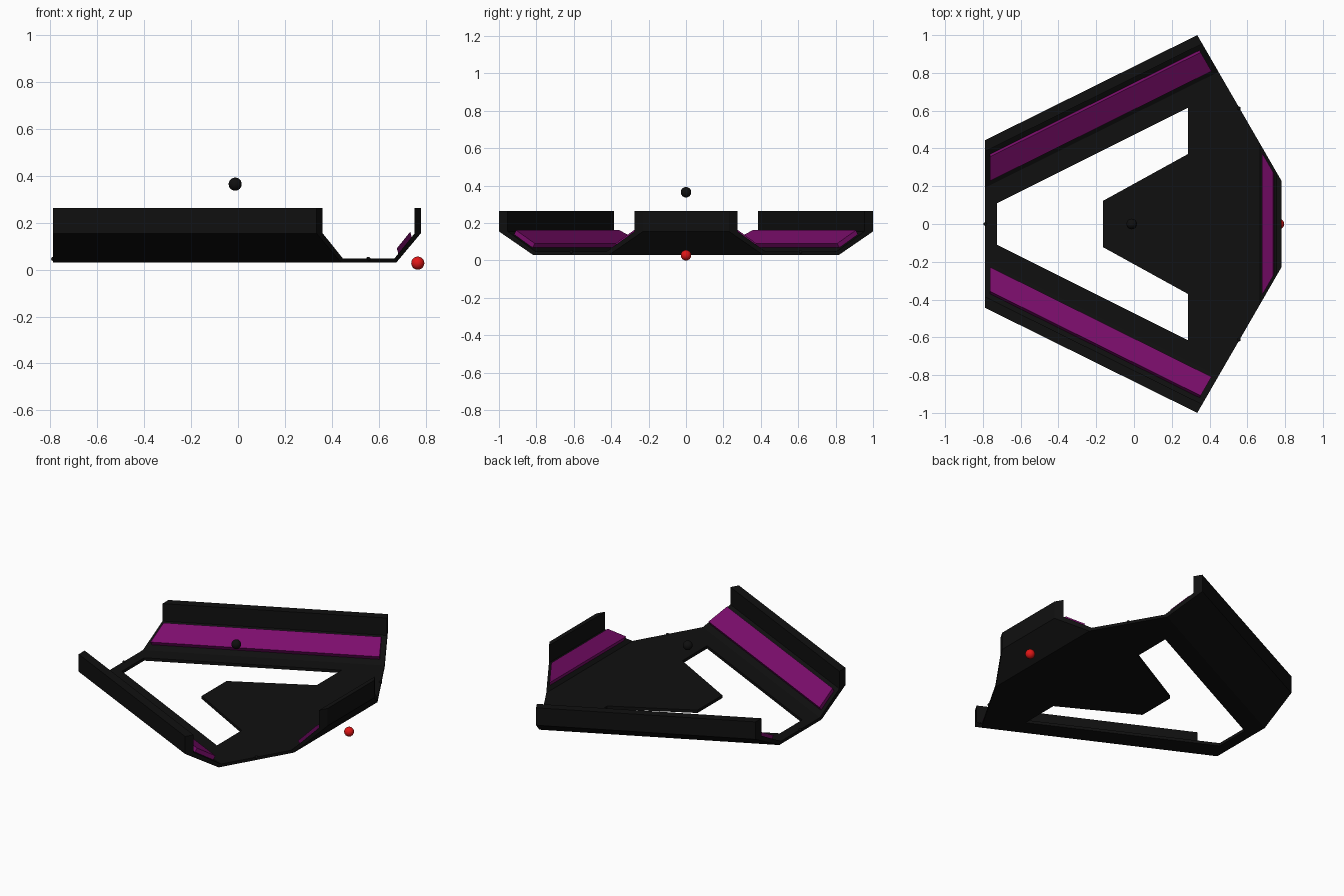
import bpy, bmesh
from mathutils import Vector

if "Cube" in bpy.data.objects:
    bpy.data.objects.remove(bpy.data.objects["Cube"])


def material(name, rgb):
    m = bpy.data.materials.new(name)
    m.diffuse_color = (*rgb, 1)
    m.use_nodes = True
    m.node_tree.nodes["Principled BSDF"].inputs["Base Color"].default_value = m.diffuse_color
    return m


BLACK = material("matte black", (0.005, 0.005, 0.005))
PURPLE = material("deep magenta", (0.2, 0.004, 0.15))
RED = material("signal red", (0.75, 0.008, 0.008))


# Wall end points, at depth d inward from the outer rim
def rear_end(d, s=1):
    return Vector((-0.79, s * (0.443 - d / 0.895), 0))


def corner_end(d, s=1):
    return Vector((0.335 + d * 0.5, s * (1.0 - d * 0.866), 0))


def nose_end(d, s=1):
    return Vector((0.78 - d * 0.5, s * (0.23 + d * 0.866), 0))


WALLS = {
    "left": lambda d: (rear_end(d), corner_end(d)),
    "right": lambda d: (rear_end(d, -1), corner_end(d, -1)),
    "nose": lambda d: (nose_end(d), nose_end(d, -1)),
}


def finish(bm, name, mat):
    bmesh.ops.remove_doubles(bm, verts=bm.verts, dist=0.0005)
    bmesh.ops.recalc_face_normals(bm, faces=bm.faces)
    mesh = bpy.data.meshes.new(name)
    bm.to_mesh(mesh)
    bm.free()
    mesh.materials.append(mat)
    ob = bpy.data.objects.new(name, mesh)
    bpy.context.collection.objects.link(ob)
    return ob


def sweep(bm, ends, profile, inset=0.0, skip=()):
    """Run a closed (depth, height) profile between the two ends of a wall."""
    a, b = [], []
    for d, z in profile:
        p, q = ends(d)
        step = (q - p).normalized() * inset
        up = Vector((0, 0, z))
        a.append(bm.verts.new(p + step + up))
        b.append(bm.verts.new(q - step + up))
    n = len(profile)
    for i in range(n):
        if i not in skip:
            j = (i + 1) % n
            bm.faces.new((a[i], a[j], b[j], b[i]))
    bm.faces.new(a)
    bm.faces.new(b[::-1])


# Tray: floor with cutout, sloped sides and upright rims
FOOT_IN, FOOT_OUT = (0.225, 0.048), (0.21, 0.03)
RIM = [FOOT_OUT, (0, 0.155), (0, 0.264), (0.053, 0.264), (0.053, 0.155), FOOT_IN]
HALF_HOLE = [(-0.725, 0.11), (0.285, 0.615), (0.285, 0.37), (-0.165, 0.122)]
HOLE = HALF_HOLE + [(x, -y) for x, y in reversed(HALF_HOLE)]

tray = bmesh.new()
for ends in WALLS.values():
    sweep(tray, ends, RIM, skip=(5,))


def loop(bm, points):
    vs = [bm.verts.new(p) for p in points]
    return vs, [bm.edges.new((vs[i], vs[(i + 1) % len(vs)])) for i in range(len(vs))]


layers = []
for d, z in (FOOT_OUT, FOOT_IN):
    outline = [f(d, 1) for f in (rear_end, corner_end, nose_end)]
    outline += [f(d, -1) for f in (nose_end, corner_end, rear_end)]
    outer, e1 = loop(tray, [(p.x, p.y, z) for p in outline])
    inner, e2 = loop(tray, [(x, y, z) for x, y in HOLE])
    bmesh.ops.triangle_fill(tray, edges=e1 + e2, use_beauty=True)
    layers.append((outer, inner))
(low_out, low_in), (top_out, top_in) = layers
for low, top, sides in ((low_out, top_out, (1, 3, 5)), (low_in, top_in, range(8))):
    for i in sides:
        j = (i + 1) % len(low)
        tray.faces.new((low[i], low[j], top[j], top[i]))
finish(tray, "tray", BLACK)

# Raised pads on the three sloped sides
PAD = [(0.077, 0.138), (0.09, 0.162), (0.205, 0.091), (0.191, 0.067)]
for side, ends in WALLS.items():
    bm = bmesh.new()
    sweep(bm, ends, PAD, inset=0.03)
    finish(bm, side + "_pad", PURPLE)


# Floating balls and tiny edge studs
def ball(name, pos, r, mat):
    bpy.ops.mesh.primitive_uv_sphere_add(segments=24, ring_count=12, radius=r, location=pos)
    ob = bpy.context.object
    ob.name = name
    ob.data.materials.append(mat)
    bpy.ops.object.shade_smooth()


ball("top_ball", (-0.012, 0, 0.365), 0.028, BLACK)
ball("nose_ball", (0.767, 0, 0.028), 0.028, RED)
for name, x, y in (("rear_stud", -0.788, 0), ("left_stud", 0.556, 0.612), ("right_stud", 0.556, -0.612)):
    ball(name, (x, y, 0.046), 0.009, BLACK)
